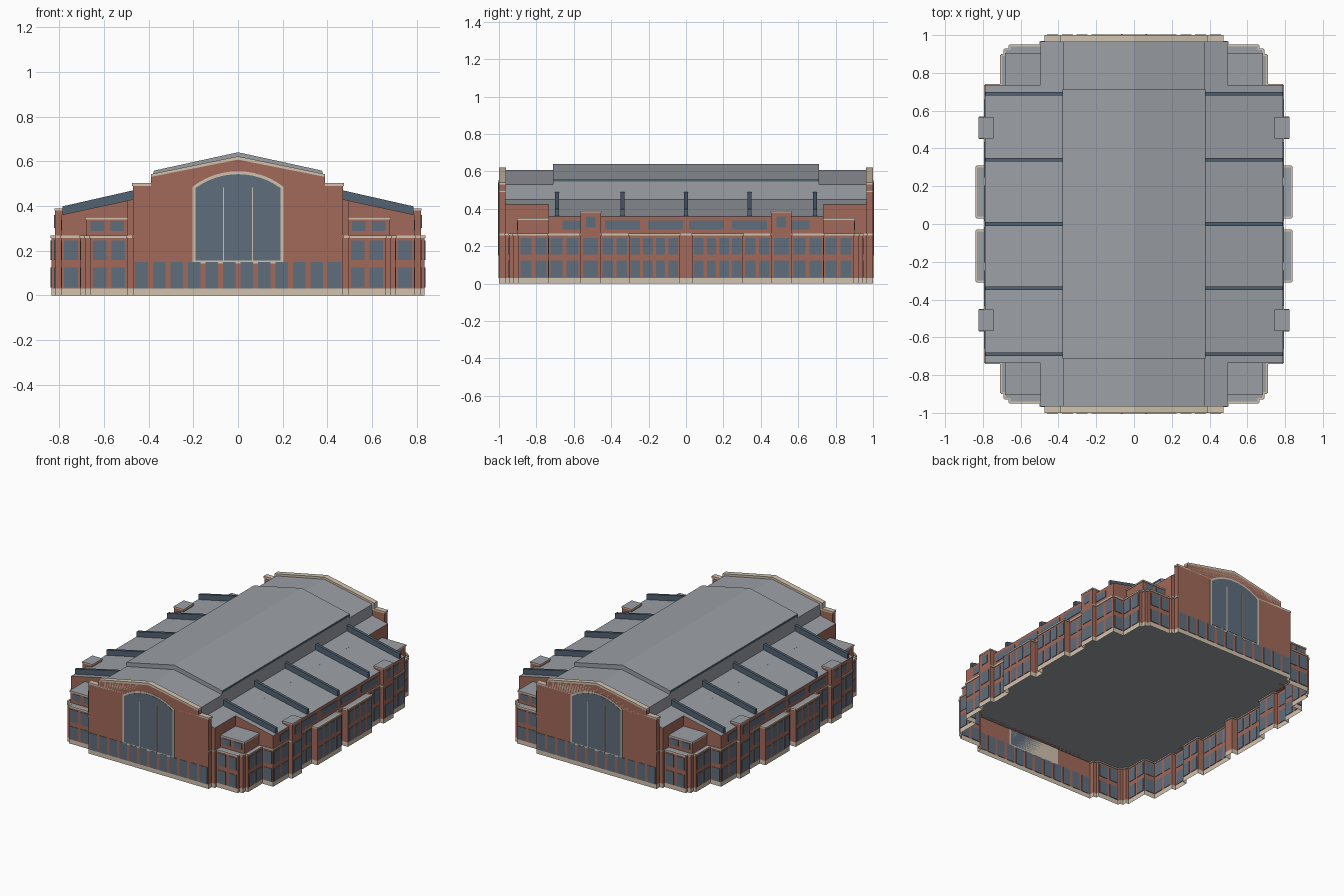
import bpy, bmesh, math
from mathutils import Matrix, Vector

cube = bpy.data.objects.get("Cube")
if cube:
    bpy.data.objects.remove(cube)


def material(name, rgb):
    m = bpy.data.materials.new(name)
    m.use_nodes = True
    m.diffuse_color = (*rgb, 1)
    m.node_tree.nodes["Principled BSDF"].inputs["Base Color"].default_value = (*rgb, 1)
    return m


MATS = [material("brick", (.36, .14, .1)), material("roof_grey", (.33, .35, .38)),
        material("cream_stone", (.64, .55, .43)), material("window_glass", (.115, .155, .205)),
        material("dark_steel", (.085, .125, .17))]
BRICK, ROOF, CREAM, GLASS, STEEL = range(5)


def finish(name, bm):
    mesh = bpy.data.meshes.new(name)
    bm.to_mesh(mesh)
    bm.free()
    for m in MATS:
        mesh.materials.append(m)
    obj = bpy.data.objects.new(name, mesh)
    bpy.context.collection.objects.link(obj)
    return obj


def prism(bm, pts, a, b, axis, rule, skip=None):
    """Extrude a 2D outline along z or y; rule(normal, centre) gives the colour."""
    def at(p, t):
        return (p[0], p[1], t) if axis == "z" else (p[0], t, p[1])
    lo = [bm.verts.new(at(p, a)) for p in pts]
    hi = [bm.verts.new(at(p, b)) for p in pts]
    n = len(pts)
    faces = [bm.faces.new((lo[i], lo[(i + 1) % n], hi[(i + 1) % n], hi[i])) for i in range(n)]
    faces += [bm.faces.new(lo[::-1]), bm.faces.new(hi)]
    bmesh.ops.recalc_face_normals(bm, faces=faces)
    for f in faces:
        f.normal_update()
        f.material_index = rule(f.normal, f.calc_center_median())
    if skip:
        bmesh.ops.delete(bm, geom=[f for f in faces if skip(f.normal)], context="FACES_ONLY")


def box(bm, x0, x1, y0, y1, z0, z1, rule):
    prism(bm, [(x0, y0), (x1, y0), (x1, y1), (x0, y1)], z0, z1, "z", rule)


def plate(bm, p, q, t0, t1, z0, z1, mat, out=.003):
    """Thin plate on the vertical wall running from p to q, outside on its right."""
    d = Vector(q) - Vector(p)
    start, end = Vector(p) + d * t0, Vector(p) + d * t1
    mid = (start + end) / 2
    m = (Matrix.Translation((mid.x, mid.y, (z0 + z1) / 2))
         @ Matrix.Rotation(math.atan2(d.y, d.x), 4, "Z")
         @ Matrix.Diagonal(((end - start).length, 2 * out, z1 - z0, 1)))
    verts = bmesh.ops.create_cube(bm, size=1, matrix=m)["verts"]
    for f in {f for v in verts for f in v.link_faces}:
        f.material_index = mat


def solid(mat):
    return lambda n, c: mat


def walled(side):
    return lambda n, c: ROOF if abs(n.z) > .1 else side


def flat(n):
    return abs(n.z) > .5


# Ground floor outline: one quarter, mirrored around
quarter = [(.79, .035), (.835, .035), (.835, .305), (.79, .305), (.79, .455), (.82, .455),
           (.82, .565), (.79, .565), (.79, .735), (.705, .735), (.705, .895), (.685, .895),
           (.685, .925), (.66, .925), (.66, .945), (.495, .945), (.495, .965), (.47, .965), (.47, 1)]
half = quarter + [(-x, y) for x, y in reversed(quarter)]
outline = half + [(-x, -y) for x, y in half]
FLOOR = .265

bm = bmesh.new()
prism(bm, outline, .03, FLOOR, "z", walled(BRICK), skip=lambda n: n.z < -.5)
finish("lower_walls", bm)
bm = bmesh.new()
prism(bm, outline, 0, .03, "z", solid(CREAM), skip=flat)
finish("stone_base", bm)

# Ground floor windows and cornice, edge by edge
windows, cornice = bmesh.new(), bmesh.new()
for p, q in zip(outline, outline[1:] + outline[:1]):
    length = (Vector(q) - Vector(p)).length
    gable = length > .5
    pier = abs(p[0]) == .82 and abs(q[0]) == .82
    if not gable and not pier:
        plate(cornice, p, q, 0, 1, .257, .268, CREAM, .005)
    if length < .075:
        continue
    n = 12 if gable else max(1, round(length / .075))
    rows = [(.031, .15)] if gable else [(.035, .125), (.157, .245)]
    for i in range(n):
        for z0, z1 in rows:
            plate(windows, p, q, (i + .13) / n, (i + .87) / n, z0, z1, GLASS)
finish("lower_windows", windows)
finish("cornice", cornice)

# Main hall with clerestory, and the raised middle roof
hall = [(.495, FLOOR), (.495, .424), (.375, .45), (.375, .53), (0, .607)]
hall += [(-x, z) for x, z in reversed(hall[:-1])]
bm = bmesh.new()
prism(bm, hall, -.966, .966, "y",
      lambda n, c: ROOF if abs(n.z) > .1 or c.z > .43 and abs(n.y) < .5 else BRICK)
finish("main_hall", bm)
bm = bmesh.new()
prism(bm, [(.375, .53), (.375, .558), (0, .64), (-.375, .558), (-.375, .53), (0, .6)],
      -.712, .712, "y", solid(ROOF))
finish("raised_roof", bm)
bm = bmesh.new()
for s in (-1, 1):
    plate(bm, (s * .375, -.712 * s), (s * .375, .712 * s), 0, 1, .545, .553, STEEL)
finish("eave_line", bm)

# Side aisles: sloping roofs, beams, upper windows, piers
sheds, beams, upper, piers = (bmesh.new() for _ in range(4))
for s in (-1, 1):
    prism(sheds, [(s * .37, FLOOR), (s * .79, FLOOR), (s * .79, .36), (s * .37, .451)],
          -.735, .735, "y", walled(BRICK))
    for y in (-.69, -.34, 0, .34, .69):
        prism(beams, [(s * .37, .44), (s * .785, .35), (s * .785, .398), (s * .37, .492)],
              y - .01, y + .01, "y", solid(STEEL))
    for y, w in ((-.61, .1), (-.34, .187), (-.11, .187), (.11, .187), (.34, .187), (.61, .1)):
        plate(upper, (s * .79, y - s * w / 2), (s * .79, y + s * w / 2), 0, 1, .29, .337, GLASS)
    for y in (-.51, .51):
        x0, x1 = sorted((s * .745, s * .82))
        box(piers, x0, x1, y - .055, y + .055, FLOOR, .38, solid(BRICK))
        box(piers, x0 - .002, x1 + .002, y - .057, y + .057, .38, .389, walled(CREAM))
        plate(upper, (s * .82, y - s * .025), (s * .82, y + s * .025), 0, 1, .3, .36, GLASS)
finish("aisle_roofs", sheds)
finish("roof_beams", beams)
finish("side_piers", piers)

# Corner blocks, upper tier
corners = bmesh.new()
for sx in (-1, 1):
    for sy in (-1, 1):
        x0, x1 = sorted((sx * .495, sx * .68))
        y0, y1 = sorted((sy * .73, sy * .9))
        box(corners, x0, x1, y0, y1, FLOOR, .34, walled(BRICK))
        box(corners, x0 - .004, x1 + .004, y0 - .004, y1 + .004, .34, .35, walled(CREAM))
        for x in (.54, .63):
            plate(upper, (sx * x - .03, sy * .9), (sx * x + .03, sy * .9), 0, 1, .288, .333, GLASS)
finish("corner_blocks", corners)
finish("upper_windows", upper)

# Gable end walls with stone coping
gable_half = [(.47, FLOOR), (.47, .49), (.39, .49), (.39, .53), (0, .607)]
gable = gable_half + [(-x, z) for x, z in reversed(gable_half[:-1])]
cope_half = [(.474, .49), (.474, .502), (.39, .502), (.39, .542), (0, .622)]
cope = cope_half + [(-x, z) for x, z in reversed(cope_half[:-1])]
cope += [(x, z) for x, z in gable if z >= .49 and abs(x) < .47]


def arch(w, z0, spring, top, steps=12):
    """Segmental arched outline."""
    rise = top - spring
    r = (w * w + rise * rise) / (2 * rise)
    a = math.asin(w / r)
    arc = [(r * math.sin(t), top - r + r * math.cos(t))
           for t in (a - 2 * a * i / steps for i in range(steps + 1))]
    return [(-w, z0), (w, z0)] + arc


walls, copes, arches = (bmesh.new() for _ in range(3))
for s in (-1, 1):
    prism(walls, gable, s * .965, s, "y", solid(BRICK))
    prism(copes, cope, s * .963, s, "y", solid(CREAM))
    # Great arched window: frame, glass, mullions
    prism(arches, arch(.203, .143, .486, .555), s * .998, s * 1.002, "y", solid(CREAM))
    prism(arches, arch(.19, .156, .48, .542), s * .998, s * 1.004, "y", solid(GLASS))
    for x in (-.065, .065):
        y0, y1 = sorted((s * .998, s * 1.005))
        box(arches, x - .003, x + .003, y0, y1, .15, .482, solid(CREAM))
finish("gable_walls", walls)
finish("gable_coping", copes)
finish("arched_windows", arches)
